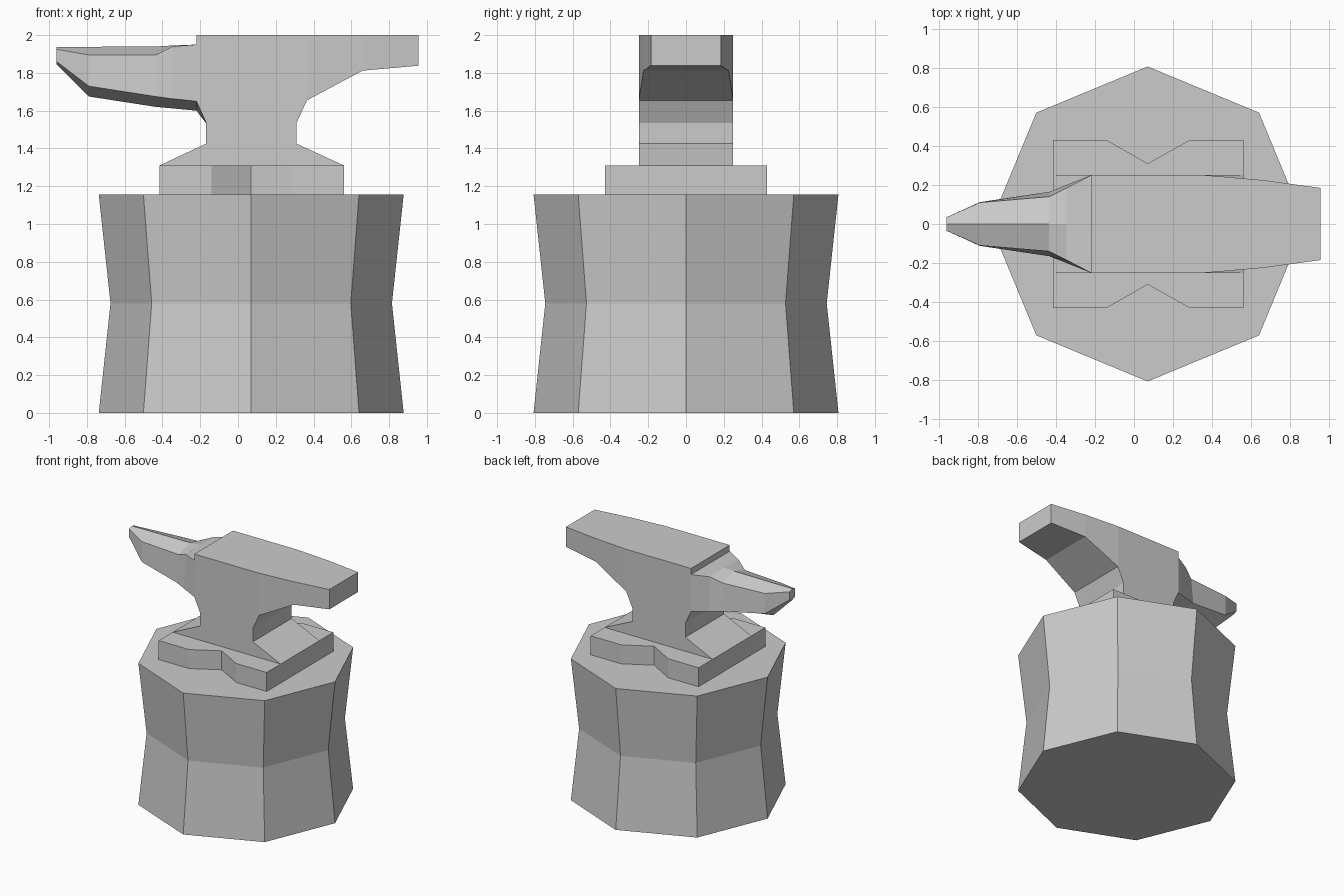
import bpy, bmesh, math

cube = bpy.data.objects.get("Cube")
if cube:
    bpy.data.objects.remove(cube, do_unlink=True)

# One flat grey for the whole model
grey = bpy.data.materials.new("light grey")
grey.use_nodes = True
colour = (0.6, 0.6, 0.6, 1)
grey.diffuse_color = colour
grey.node_tree.nodes["Principled BSDF"].inputs["Base Color"].default_value = colour


def loft(name, rings):
    """Skin a list of equal-length point rings and cap both ends."""
    bm = bmesh.new()
    loops = [[bm.verts.new(p) for p in ring] for ring in rings]
    for a, b in zip(loops, loops[1:]):
        for i in range(len(a)):
            j = (i + 1) % len(a)
            bm.faces.new((a[i], a[j], b[j], b[i]))
    bm.faces.new(loops[0][::-1])
    bm.faces.new(loops[-1])
    bmesh.ops.recalc_face_normals(bm, faces=bm.faces)
    mesh = bpy.data.meshes.new(name)
    bm.to_mesh(mesh)
    bm.free()
    mesh.materials.append(grey)
    obj = bpy.data.objects.new(name, mesh)
    bpy.context.collection.objects.link(obj)
    return obj


CENTRE = 0.07     # stump axis in x
HALF = 0.25       # half width of the anvil body
PLATE_Z = 1.155
FOOT_Z = 1.31


# Eight-sided stump with a pinched waist
def octagon(radius, z):
    angles = [i * math.pi / 4 for i in range(8)]
    return [(CENTRE + radius * math.cos(a), radius * math.sin(a), z) for a in angles]


loft("stump", [octagon(0.807, 0), octagon(0.745, 0.58), octagon(0.807, PLATE_Z)])

# Base plate with a V notch in the front and back
edge = [(-0.415, 0.43), (-0.14, 0.43), (CENTRE, 0.31), (0.285, 0.43), (0.56, 0.43)]
outline = edge + [(x, -y) for x, y in reversed(edge)]
loft("base_plate", [[(x, y, z) for x, y in outline] for z in (PLATE_Z, FOOT_Z)])

# Anvil body: side profile with flared foot, narrow waist and face block
profile = [(-0.415, FOOT_Z), (0.56, FOOT_Z), (0.31, 1.425), (0.31, 1.535),
           (0.365, 1.655), (0.365, 2), (-0.22, 2), (-0.22, 1.95),
           (-0.17, 1.95), (-0.17, 1.535), (-0.17, 1.425)]
loft("anvil_body", [[(x, y, z) for x, z in profile] for y in (-HALF, HALF)])

# Tapering heel: x, half width, underside height
heel = [(0.365, HALF, 1.655), (0.66, 0.225, 1.812), (0.955, 0.185, 1.838)]
loft("anvil_heel", [[(x, -w, low), (x, w, low), (x, w, 2), (x, -w, 2)]
                    for x, w, low in heel])

# Horn: x, top ridge z, upper edge y and z, lower edge y and z, bottom ridge z
horn = [(-0.96, 1.937, 0.035, 1.925, 0.035, 1.86, 1.845),
        (-0.79, 1.938, 0.11, 1.895, 0.112, 1.73, 1.675),
        (-0.435, 1.94, 0.14, 1.895, 0.165, 1.675, 1.62),
        (-0.345, 1.945, 0.185, 1.94, 0.2, 1.663, 1.612),
        (-0.22, 1.95, HALF, 1.95, HALF, 1.65, 1.6),
        (-0.17, 1.95, HALF, 1.95, HALF, 1.54, 1.535)]
loft("anvil_horn", [[(x, 0, top), (x, uy, uz), (x, ly, lz),
                     (x, 0, low), (x, -ly, lz), (x, -uy, uz)]
                    for x, top, uy, uz, ly, lz, low in horn])
